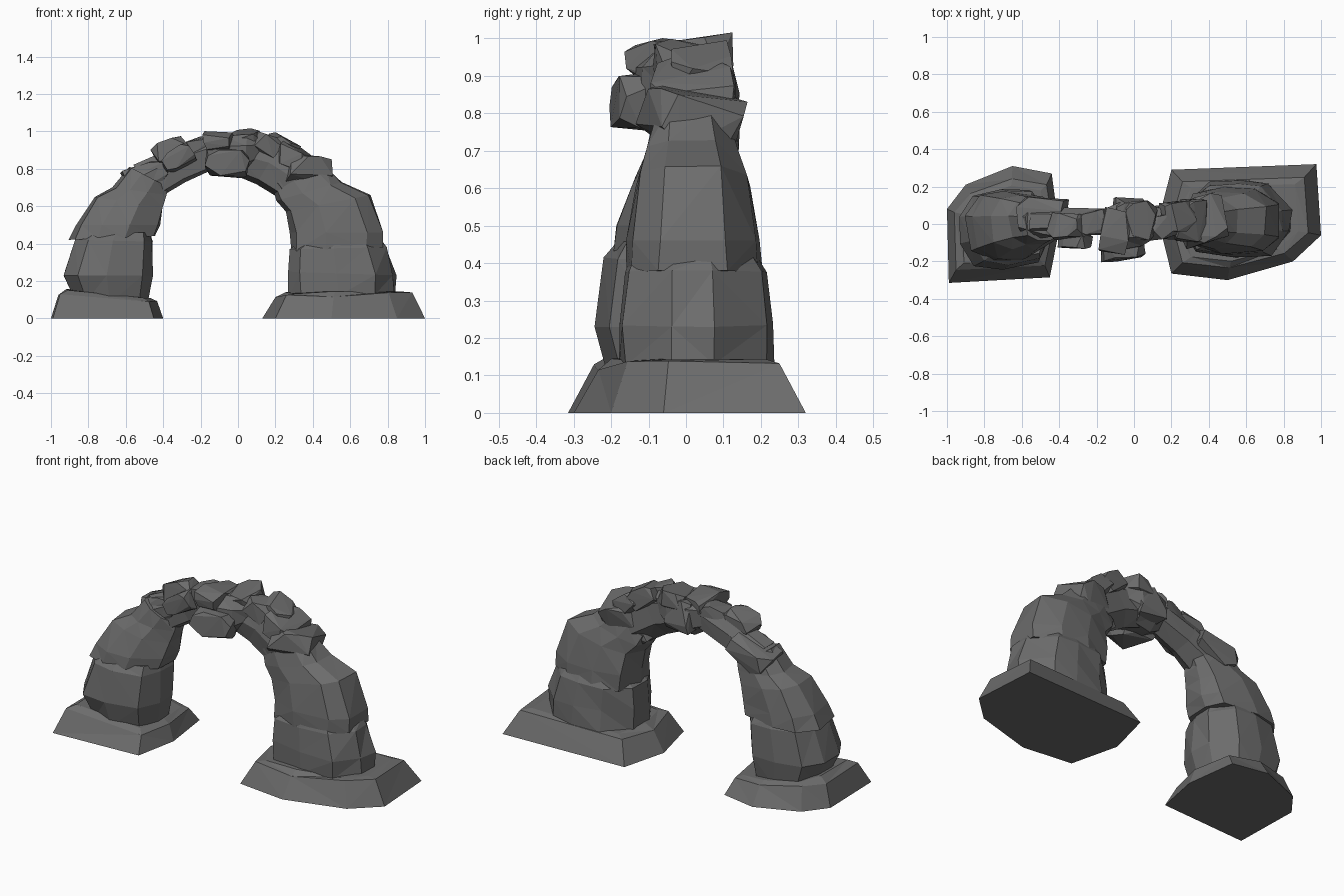
import bpy, bmesh, math, random
from mathutils import Vector, Euler

if "Cube" in bpy.data.objects:
    bpy.data.objects.remove(bpy.data.objects["Cube"])

random.seed(11)
stone = bpy.data.materials.new("grey stone")
stone.diffuse_color = (0.15, 0.15, 0.15, 1)
stone.use_nodes = True
stone.node_tree.nodes["Principled BSDF"].inputs["Base Color"].default_value = stone.diffuse_color


def finish(name, bm):
    bmesh.ops.recalc_face_normals(bm, faces=bm.faces)
    bmesh.ops.triangulate(bm, faces=[f for f in bm.faces if len(f.verts) == 4])
    me = bpy.data.meshes.new(name)
    bm.to_mesh(me)
    bm.free()
    me.materials.append(stone)
    ob = bpy.data.objects.new(name, me)
    bpy.context.collection.objects.link(ob)
    return ob


def skin(name, rings):
    """Join rings of points into a closed faceted solid."""
    bm = bmesh.new()
    vs = [[bm.verts.new(p) for p in r] for r in rings]
    n = len(vs[0])
    for a, b in zip(vs, vs[1:]):
        for i in range(n):
            j = (i + 1) % n
            bm.faces.new((a[i], a[j], b[j], b[i]))
    bm.faces.new(vs[0])
    bm.faces.new(vs[-1])
    return finish(name, bm)


def rock(name, sections, n=9, rough=0.05):
    """Loft sections (inner x, z, outer x, z, front y, back y)."""
    turn = random.uniform(0, 0.5)
    angles = [turn + 2 * math.pi * (i + random.uniform(-0.2, 0.2)) / n for i in range(n)]
    rings = []
    for xi, zi, xo, zo, y0, y1 in sections:
        ring = []
        for a in angles:
            c, s = math.cos(a), math.sin(a)
            k = (abs(c) ** 3 + abs(s) ** 3) ** (-1 / 3)     # squarish oval
            k *= 1 + random.uniform(-rough, rough)
            t = 0.5 + 0.5 * k * c
            ring.append((xi + (xo - xi) * t, (y0 + y1) / 2 + (y1 - y0) / 2 * k * s,
                         zi + (zo - zi) * t))
        rings.append(ring)
    return skin(name, rings)


def boulder(name, centre, size, tilt=0.0):
    """Block with uneven chipped corners, tilted about the y axis."""
    bm = bmesh.new()
    turn = Euler((random.uniform(-.2, .2), tilt, random.uniform(-.2, .2)))
    for i in range(8):
        corner = [1 if i >> k & 1 else -1 for k in range(3)]
        for cut in random.sample(range(3), 2):              # two points per chipped corner
            p = Vector([corner[k] * size[k] * (random.uniform(.25, .6) if k == cut
                                               else random.uniform(.75, 1.03)) for k in range(3)])
            p.rotate(turn)
            bm.verts.new(Vector(centre) + p)
    bmesh.ops.convex_hull(bm, input=bm.verts)
    loose = [v for v in bm.verts if not v.link_faces]
    bmesh.ops.delete(bm, geom=loose, context='VERTS')
    return finish(name, bm)


def footing(name, outline, cx, height, slope, sx, sy):
    """Sloped slab with an uneven stepped top."""
    low = [(x, y, 0) for x, y in outline]

    def ring(k, up):
        return [(cx + (x - cx) * sx * k, y * sy * k,
                 height + slope * (x - cx) + up + random.uniform(-0.01, 0.01))
                for x, y in outline]
    return skin(name, [low, ring(1, 0), ring(0.85, 0.02)])


# Footings
footing("left_footing", [(-.99, -.315), (-.45, -.285), (-.40, -.03), (-.44, .27),
                         (-.65, .31), (-.90, .21), (-1.0, .08)], -.67, .105, -.08, .88, .78)
footing("right_footing", [(.20, -.265), (.50, -.30), (.85, -.20), (1.0, -.06),
                          (.975, .32), (.20, .29), (.13, .02)], .57, .125, .01, .84, .78)

# Left pillar
rock("left_pillar_lower", [(-.49, .06, -.87, .10, -.20, .17),
                           (-.46, .23, -.93, .23, -.25, .19),
                           (-.455, .41, -.87, .42, -.225, .18),
                           (-.47, .46, -.83, .45, -.19, .16)], 10, .03)
rock("left_pillar_upper", [(-.44, .44, -.90, .42, -.20, .18),
                           (-.42, .50, -.87, .50, -.185, .17),
                           (-.40, .59, -.77, .65, -.14, .15),
                           (-.38, .66, -.67, .70, -.11, .13),
                           (-.37, .70, -.58, .81, -.09, .11)], 9, .03)

# Right pillar
rock("right_pillar_lower", [(.27, .11, .85, .13, -.185, .23),
                            (.265, .25, .84, .23, -.18, .225),
                            (.28, .37, .79, .38, -.165, .21),
                            (.32, .40, .76, .42, -.15, .19)], 10, .04)
rock("right_pillar_upper", [(.28, .36, .78, .38, -.16, .205),
                            (.27, .46, .79, .46, -.155, .20),
                            (.255, .57, .71, .66, -.13, .17),
                            (.21, .63, .56, .73, -.11, .145),
                            (.19, .68, .47, .82, -.09, .12)], 9, .04)

# Arch span
rock("left_span", [(-.39, .66, -.56, .82, -.08, .10),
                   (-.28, .73, -.38, .90, -.06, .09),
                   (-.12, .80, -.15, .97, -.06, .08)], 7, .04)
rock("right_span", [(-.02, .77, .02, .98, -.08, .09),
                    (.10, .72, .23, .94, -.08, .10),
                    (.21, .65, .42, .82, -.09, .12)], 7, .04)
rock("keystone", [(-.16, .80, -.17, .97, -.10, .08),
                  (-.08, .76, -.08, .985, -.14, .12),
                  (.03, .77, .05, .985, -.12, .13),
                  (.11, .83, .15, .97, -.06, .09)], 8, 0.05)

# Stone blocks along the span
for name, c, s, tilt in [
        ("left_collar_stone", (-.49, .03, .765), (.13, .11, .07), -.4),
        ("left_top_stone", (-.36, -.01, .895), (.10, .075, .06), -.4),
        ("left_front_stone", (-.32, -.075, .855), (.10, .055, .055), -.5),
        ("left_crown_stone", (-.21, .01, .91), (.09, .07, .055), -.35),
        ("key_front_stone", (-.065, -.10, .83), (.12, .095, .075), .08),
        ("key_back_stone", (-.03, .07, .88), (.09, .07, .09), .1),
        ("key_top_left_stone", (-.10, -.04, .945), (.08, .12, .055), .12),
        ("key_top_right_stone", (.04, .03, .95), (.09, .11, .05), -.08),
        ("right_crown_stone", (.15, -.01, .925), (.08, .07, .06), .3),
        ("right_top_stone", (.23, .04, .915), (.09, .08, .06), .45),
        ("right_middle_stone", (.30, .02, .86), (.09, .12, .055), .6),
        ("right_collar_stone", (.38, .02, .78), (.13, .13, .075), .1),
        ("right_inner_stone", (.26, .01, .70), (.07, .09, .06), .6)]:
    boulder(name, c, s, tilt)
